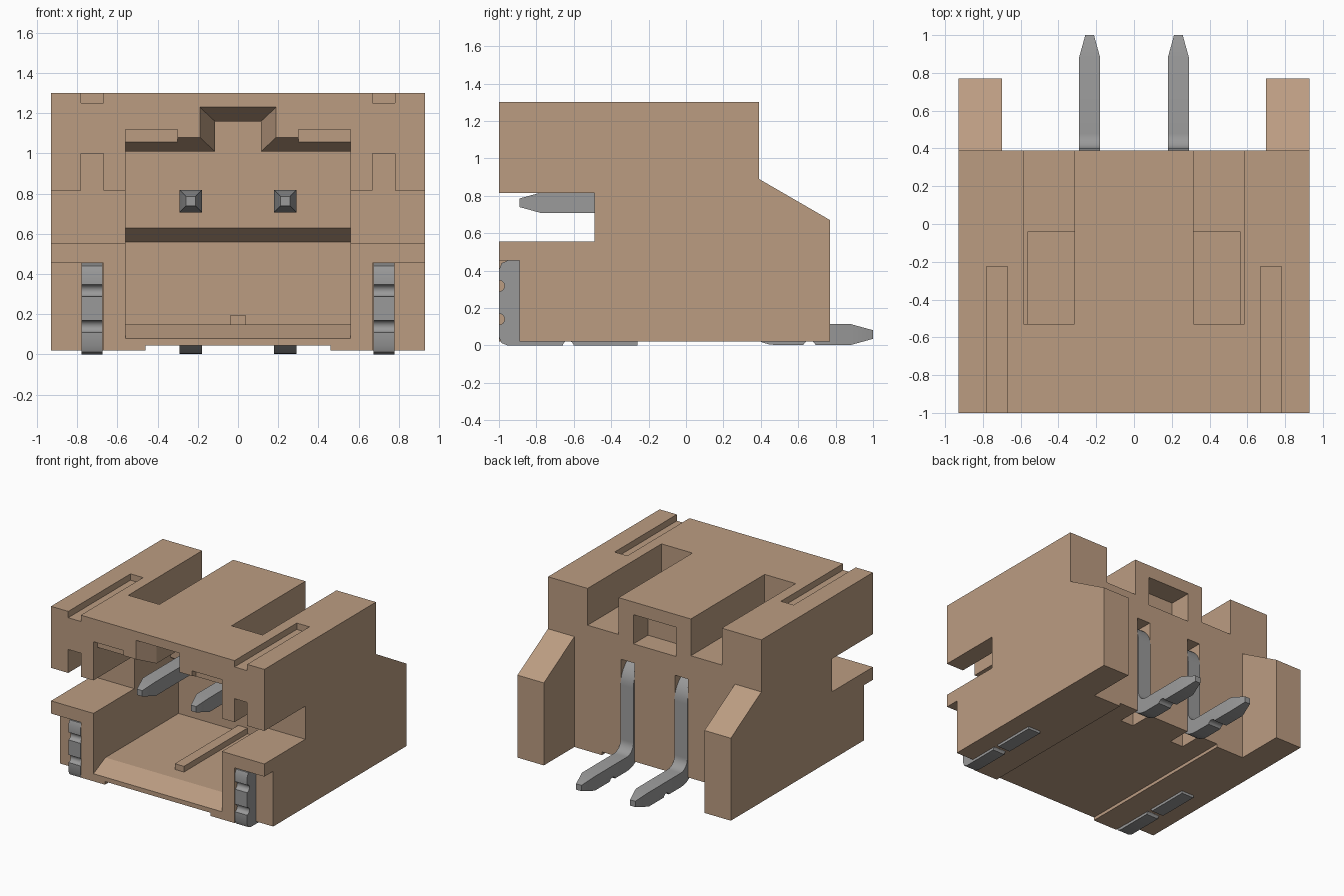
import bpy, bmesh, math

cube = bpy.data.objects.get("Cube")
if cube:
    bpy.data.objects.remove(cube, do_unlink=True)


def material(name, colour):
    m = bpy.data.materials.new(name)
    m.use_nodes = True
    m.diffuse_color = colour
    bsdf = next(n for n in m.node_tree.nodes if n.type == 'BSDF_PRINCIPLED')
    bsdf.inputs["Base Color"].default_value = colour
    return m


TAN = material("tan plastic", (0.50, 0.335, 0.222, 1))
METAL = material("grey metal", (0.32, 0.32, 0.32, 1))


def loft(name, rings, mat):
    """Skin a list of equal-length rings and cap both ends."""
    bm = bmesh.new()
    loops = [[bm.verts.new(p) for p in ring] for ring in rings]
    n = len(loops[0])
    for a, b in zip(loops, loops[1:]):
        for i in range(n):
            j = (i + 1) % n
            bm.faces.new((a[i], a[j], b[j], b[i]))
    bm.faces.new(loops[0])
    bm.faces.new(loops[-1])
    bmesh.ops.recalc_face_normals(bm, faces=bm.faces)
    me = bpy.data.meshes.new(name)
    bm.to_mesh(me)
    bm.free()
    me.materials.append(mat)
    ob = bpy.data.objects.new(name, me)
    bpy.context.collection.objects.link(ob)
    return ob


def prism(name, x0, x1, profile, mat=TAN):
    """Extrude a (y, z) profile along x."""
    return loft(name, [[(x, y, z) for y, z in profile] for x in (x0, x1)], mat)


def box(x0, x1, y0, y1, z0, z1, mat=TAN):
    return prism("cutter", x0, x1, [(y0, z0), (y1, z0), (y1, z1), (y0, z1)], mat)


def rod(x, y, z, r):
    ring = [(y + r * math.cos(i * math.pi / 8), z + r * math.sin(i * math.pi / 8)) for i in range(16)]
    return prism("cutter", x - 0.15, x + 0.15, ring, METAL)


def activate(ob):
    bpy.ops.object.select_all(action='DESELECT')
    ob.select_set(True)
    bpy.context.view_layer.objects.active = ob


def cut(ob, cutter):
    mod = ob.modifiers.new("cut", 'BOOLEAN')
    mod.operation = 'DIFFERENCE'
    mod.solver = 'EXACT'
    mod.object = cutter
    activate(ob)
    bpy.ops.object.modifier_apply(modifier=mod.name)
    bpy.data.objects.remove(cutter, do_unlink=True)


def side_box(s, x0, x1, *rest):
    return box(min(s * x0, s * x1), max(s * x0, s * x1), *rest)


# Housing block with its rear wings
housing = prism("housing", -0.93, 0.93, [(-1, 0.02), (0.77, 0.02), (0.77, 0.67),
                                         (0.39, 0.89), (0.39, 1.30), (-1, 1.30)])
cut(housing, box(-0.70, 0.70, 0.39, 1.2, -0.5, 2))
cut(housing, box(-0.46, 0.46, -1.5, 1.5, -0.5, 0.045))

# Mating cavity with sloped lead-ins and a stepped rear wall
cut(housing, prism("cutter", -0.56, 0.56, [
    (-1.1, 0.033), (-0.85, 0.15), (0.06, 0.15), (0.06, 0.56),
    (-0.04, 0.63), (-0.04, 1.01), (-0.85, 1.01), (-1.1, 1.127)]))

# Key slot with flared mouth
key = [(-1.1, 0.24, 1.277), (-0.85, 0.115, 1.16), (-0.04, 0.115, 1.16)]
cut(housing, loft("cutter", [[(-w, y, 0.9), (w, y, 0.9), (w, y, t), (-w, y, t)] for y, w, t in key], TAN))

# Rear window
cut(housing, box(-0.185, 0.185, 0.21, 0.6, 0.97, 1.2))

for s in (-1, 1):
    cut(housing, side_box(s, 0.50, 1.2, -1.2, -0.49, 0.555, 0.815))    # side slot
    cut(housing, side_box(s, 0.67, 0.78, -1.2, -0.49, 0.70, 1.0))      # groove above slot
    cut(housing, side_box(s, 0.67, 1.2, -1.2, -0.89, -0.2, 0.455))     # tab recess
    cut(housing, side_box(s, 0.67, 0.78, -1.2, -0.225, 1.25, 1.5))     # top groove
    cut(housing, side_box(s, 0.30, 0.56, -1.2, -0.95, 0.95, 1.12))     # front pocket
    cut(housing, side_box(s, 0.315, 0.585, -0.53, 0.6, 1.01, 1.5))     # top channel
    cut(housing, side_box(s, 0.178, 0.292, 0.2, 0.6, -0.2, 0.82))      # pin channel

# Rib on the cavity floor
rib = box(-0.04, 0.04, -0.73, 0.07, 0.13, 0.195)
rib.name = "floor_rib"


# Bent pins: square section swept along a path in the yz plane
def pin(name, x):
    h, r = 0.056, 0.137
    path = [(-0.89, 0.7625, 0, 0.023), (-0.77, 0.7625, 0, h)]
    steps = [i * math.pi / 16 for i in range(9)]
    path += [(0.206 + r * math.sin(a), 0.6255 + r * math.cos(a), -a, h) for a in steps]
    path += [(0.48 - r * math.cos(a), 0.195 - r * math.sin(a), a - math.pi / 2, h) for a in steps]
    path += [(0.88, 0.058, 0, h), (1.0, 0.058, 0, 0.023)]
    rings = []
    for y, z, a, w in path:
        ny, nz = -math.sin(a) * w, math.cos(a) * w
        rings.append([(x - w, y - ny, z - nz), (x + w, y - ny, z - nz),
                      (x + w, y + ny, z + nz), (x - w, y + ny, z + nz)])
    ob = loft(name, rings, METAL)
    cut(ob, rod(x, 0.66, -0.01, 0.035))
    return ob


# Solder tabs: L-shaped strip with crimp notches
def tab(name, x):
    ob = prism(name, x - 0.053, x + 0.053, [
        (-0.85, 0.455), (-0.95, 0.455), (-0.985, 0.44), (-1, 0.405), (-1, 0.045),
        (-0.987, 0.013), (-0.955, 0), (-0.26, 0), (-0.26, 0.08), (-0.85, 0.08)], METAL)
    for y, z in ((-1.0, 0.318), (-1.0, 0.14), (-0.63, -0.005)):
        cut(ob, rod(x, y, z, 0.03))
    return ob


metal = []
for side, s in (("left", 1), ("right", -1)):
    metal.append(pin(side + "_pin", s * 0.235))
    metal.append(tab(side + "_solder_tab", s * 0.726))

for ob in metal:
    activate(ob)
    bpy.ops.object.shade_smooth_by_angle(angle=math.radians(28))
